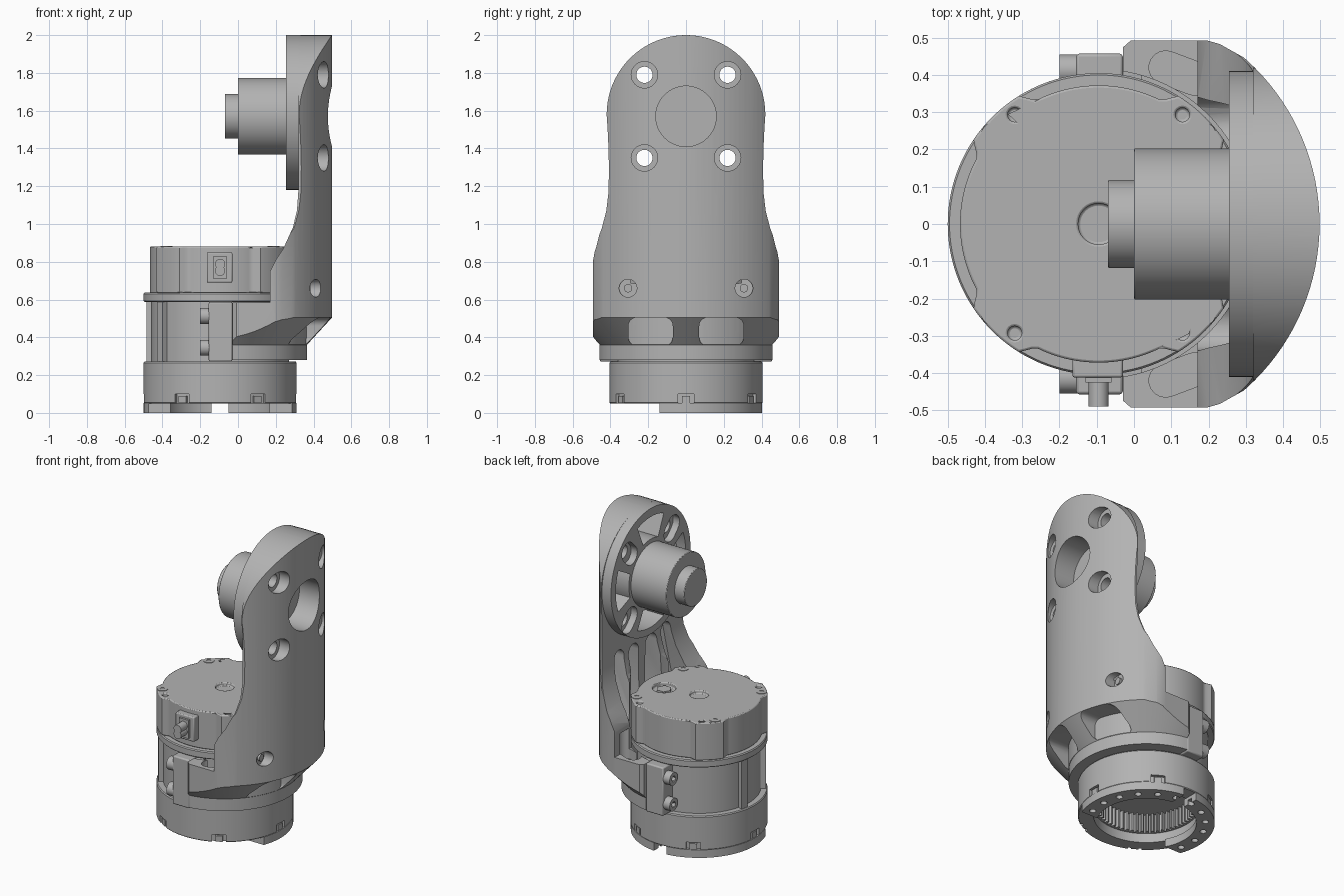
import bpy, bmesh
from math import sin, cos, pi, radians, degrees, atan2

if "Cube" in bpy.data.objects:
    bpy.data.objects.remove(bpy.data.objects["Cube"])

grey = bpy.data.materials.new("machined_grey")
grey.use_nodes = True
grey.diffuse_color = (0.45, 0.45, 0.45, 1)
grey.node_tree.nodes["Principled BSDF"].inputs["Base Color"].default_value = (0.45, 0.45, 0.45, 1)

CX = -0.095      # axis of the lower drive
AZ = 1.57        # height of the upper drive axis
parts = []


def make(name, bm):
    bmesh.ops.recalc_face_normals(bm, faces=bm.faces)
    me = bpy.data.meshes.new(name)
    bm.to_mesh(me)
    bm.free()
    ob = bpy.data.objects.new(name, me)
    bpy.context.collection.objects.link(ob)
    me.materials.append(grey)
    parts.append(ob)
    return ob


def prism(name, pts, axis, a, b):
    """Extrude a 2D outline along an axis from a to b."""
    put = {"x": lambda u, v, w: (w, u, v), "y": lambda u, v, w: (u, w, v),
           "z": lambda u, v, w: (u, v, w)}[axis]
    bm = bmesh.new()
    low = [bm.verts.new(put(u, v, a)) for u, v in pts]
    high = [bm.verts.new(put(u, v, b)) for u, v in pts]
    bm.faces.new(low)
    bm.faces.new(high)
    for i in range(len(pts)):
        j = (i + 1) % len(pts)
        bm.faces.new((low[i], low[j], high[j], high[i]))
    return make(name, bm)


def arc(u, v, r, start=0, end=360, n=64):
    steps = n if end - start == 360 else n - 1
    return [(u + r * cos(radians(start + (end - start) * i / steps)),
             v + r * sin(radians(start + (end - start) * i / steps))) for i in range(n)]


def disc(name, u, v, r, axis, a, b, n=64):
    return prism(name, arc(u, v, r, n=n), axis, a, b)


def box(name, x, y, z):
    return prism(name, [(x[0], y[0]), (x[1], y[0]), (x[1], y[1]), (x[0], y[1])], "z", *z)


def slot(u1, v1, u2, v2, w1, w2):
    """Outline of a rounded, tapered slot."""
    t = degrees(atan2(v2 - v1, u2 - u1))
    return arc(u1, v1, w1, t + 90, t + 270, 10) + arc(u2, v2, w2, t - 90, t + 90, 10)


def lathe(name, profile, n=128):
    """Solid of revolution about the lower drive axis from (radius, z) pairs."""
    bm = bmesh.new()
    rings = [[bm.verts.new((x, y, z)) for x, y in arc(CX, 0, r, n=n)] for r, z in profile]
    bm.faces.new(rings[0])
    bm.faces.new(rings[-1])
    for p, q in zip(rings, rings[1:]):
        for i in range(n):
            j = (i + 1) % n
            bm.faces.new((p[i], p[j], q[j], q[i]))
    return make(name, bm)


def boolean(ob, tool, op="DIFFERENCE"):
    mod = ob.modifiers.new("cut", "BOOLEAN")
    mod.operation, mod.object, mod.solver = op, tool, "EXACT"
    dg = bpy.context.evaluated_depsgraph_get()
    me = bpy.data.meshes.new_from_object(ob.evaluated_get(dg))
    ob.modifiers.clear()
    ob.data = me
    parts.remove(tool)
    bpy.data.objects.remove(tool)


def soften(ob, width):
    mod = ob.modifiers.new("soft_edges", "BEVEL")
    mod.width, mod.segments, mod.limit_method, mod.angle_limit = width, 2, "ANGLE", radians(50)


def mirrored(half):
    return half + [(-u, v) for u, v in half[::-1]]


# Bracket: round shell trimmed by its side, front and plan outlines
bracket = lathe("bracket", [(0.46, 0.36), (0.593, 0.505), (0.593, 2.1)])
side = [(0.493, 0.3), (0.493, 0.82), (0.475, 0.9), (0.445, 0.98), (0.422, 1.07), (0.41, 1.17),
        (0.408, 1.3), (0.411, 1.42)] + arc(0, 1.58, 0.42, -8, 89, 24)
boolean(bracket, prism("side_outline", mirrored(side), "x", -1, 1), "INTERSECT")
front = [(-0.03, 0.3), (-0.03, 0.585), (0.17, 0.585), (0.17, 0.75), (0.2, 0.81), (0.24, 0.87),
         (0.29, 0.98), (0.312, 1.07), (0.32, 1.18), (0.32, 2.2), (0.7, 2.2), (0.7, 0.3)]
boolean(bracket, prism("front_outline", front, "y", -1, 1), "INTERSECT")
plan = [(-0.04, 0.465), (0, 0.5), (0.17, 0.5), (0.23, 0.483), (0.3, 0.444), (0.6, 0.25)]
boolean(bracket, prism("plan_outline", plan + [(x, -y) for x, y in plan[::-1]], "z", 0, 3), "INTERSECT")
boolean(bracket, disc("motor_clearance", CX, 0, 0.415, "z", 0.2, 1.16, 96))

# Mounting disc against the bracket
plate = disc("mounting_disc", 0, 1.59, 0.41, "x", 0.255, 0.332, 96)


def pocket(target, outline):
    tool = prism("pocket", outline, "x", 0.1, 0.7)
    boolean(tool, disc("pocket_floor", CX, 0, 0.55, "z", 0, 2.5, 96), "INTERSECT")
    boolean(target, tool)


# Weight-saving pockets: four wide ones between the bolt recesses, tall ones below
for a in range(0, 360, 90):
    wide = arc(0, 1.585, 0.36, a - 22, a + 22, 14) + arc(0, 1.575, 0.225, a + 20, a - 20, 10)
    pocket(plate, wide)
    pocket(bracket, wide)
for s in (-1, 1):
    pocket(bracket, slot(s * 0.275, 0.75, s * 0.24, 1.1, 0.065, 0.05))
    pocket(bracket, slot(s * 0.1, 0.65, s * 0.09, 1.08, 0.07, 0.055))

# Holes through the bracket, scallops in the chamfer and wing recesses
boolean(bracket, disc("bore", 0, AZ, 0.16, "x", 0.2, 0.7))
for s in (-1, 1):
    for z in (1.35, 1.79):
        boolean(bracket, disc("counterbore", s * 0.22, z, 0.07, "x", 0.405, 0.7, 32))
        boolean(bracket, disc("bolt_hole", s * 0.22, z, 0.043, "x", 0.1, 0.7, 32))
        boolean(plate, disc("bolt_hole", s * 0.22, z, 0.043, "x", 0.1, 0.7, 32))
        out = 0.03 if z > AZ else -0.03
        recess = slot(s * 0.2, z - out * 0.7, s * 0.235, z + out * 0.5, 0.062, 0.062)
        boolean(plate, prism("bolt_recess", recess, "x", 0.2, 0.3))
    boolean(bracket, disc("screw_hole", s * 0.307, 0.66, 0.047, "x", 0.37, 0.7, 32))
    disc("bracket_screw", s * 0.307, 0.66, 0.022, "x", 0.35, 0.385, 24)
    corners = ((0.26, 0.46, 0), (0.115, 0.46, 90), (0.115, 0.4, 180), (0.26, 0.4, 270))
    outline = [(s * y, z) for cy, cz, a in corners for y, z in arc(cy, cz, 0.045, a, a + 90, 8)]
    scallop = prism("scallop", outline, "x", 0.1, 0.7)
    boolean(scallop, disc("scallop_floor", CX, 0, 0.462, "z", 0, 1, 96))
    boolean(bracket, scallop)
    boolean(bracket, prism("wing_recess", slot(0.085, s * 0.42, 0.165, s * 0.39, 0.045, 0.045), "z", 0.52, 0.72))

# Collar under the bracket
collar = disc("collar", CX, 0, 0.46, "z", 0.28, 0.365, 96)
boolean(collar, box("collar_trim", (-1, -0.03), (-1, 1), (0, 1)))

# Upper drive and its shaft
soften(disc("upper_motor", 0, AZ, 0.203, "x", 0, 0.31, 96), 0.004)
soften(disc("upper_shaft", 0, AZ, 0.118, "x", -0.07, 0.01), 0.004)

# Base with an internal gear
base = lathe("base", [(0.4, 0.05), (0.405, 0.055), (0.405, 0.265), (0.4, 0.272)])
teeth = [(CX + r * cos(2 * pi * (i + o) / 60), r * sin(2 * pi * (i + o) / 60))
         for i in range(60) for o, r in ((0, 0.28), (0.3, 0.28), (0.5, 0.302), (0.8, 0.302))]
boolean(base, prism("gear_bore", teeth, "z", 0, 0.23))
boolean(base, disc("bore_step", CX, 0, 0.312, "z", 0, 0.11))
for k in range(6):
    c, s = cos(radians(60 * k)), sin(radians(60 * k))
    for name, hw, r0, z0, z1 in (("base_notch", 0.042, 0.385, 0.02, 0.1), ("notch_screw", 0.022, 0.36, 0.052, 0.09)):
        pts = [(CX + r * c - w * s, r * s + w * c) for r, w in
               ((r0, -hw), (r0 + 0.04, -hw), (r0 + 0.04, hw), (r0, hw))]
        ob = prism(name, pts, "z", z0, z1)
        if name == "base_notch":
            boolean(base, ob)

# Foot ring, open at the front and slotted at the back
foot = disc("foot_ring", CX, 0, 0.405, "z", 0, 0.052, 96)
boolean(foot, disc("foot_bore", CX, 0, 0.297, "z", -1, 1))
boolean(foot, box("front_opening", (-1, 1), (-1, -0.14), (-1, 1)))
boolean(foot, box("back_slot", (-0.14, -0.05), (0, 1), (-1, 1)))
for k in range(12):
    t = radians(-15 + 19 * k)
    boolean(foot, disc("foot_hole", CX + 0.35 * cos(t), 0.35 * sin(t), 0.02, "z", -1, 0.03, 16))

# Lower drive body, flange and posts
disc("lower_motor", CX, 0, 0.365, "z", 0.26, 0.66, 96)
lathe("flange", [(0.4, 0.588), (0.405, 0.593), (0.405, 0.63), (0.4, 0.637)])
for a in (168, 216):
    t = radians(a)
    prism("post", [(CX + r * cos(t + d), r * sin(t + d)) for r, d in
                   ((0.35, -0.06), (0.395, -0.06), (0.395, 0.06), (0.35, 0.06))], "z", 0.26, 0.6)

# Lobed cap with bolts
outline = []
for a in range(0, 360, 2):
    fold = min(a % 180, 180 - a % 180)
    r = 0.372 + 0.033 * max(0, min(1, (17 - abs(fold - 46)) / 5))
    outline.append((CX + r * cos(radians(a)), r * sin(radians(a))))
cap = prism("cap", outline, "z", 0.635, 0.88)
boolean(cap, disc("centre_recess", CX, 0, 0.055, "z", 0.86, 1, 32))
boolean(cap, disc("port_recess", 0.13, 0.04, 0.07, "z", 0.855, 1, 32))
disc("port_plug", 0.13, 0.04, 0.045, "z", 0.84, 0.872, 6)
for sx in (-1, 1):
    for sy in (-1, 1):
        boolean(cap, disc("pin_hole", CX + sx * 0.225, sy * 0.293, 0.019, "z", 0.84, 1, 16))
        bolt = disc("cap_bolt", CX + sx * 0.283, sy * 0.24, 0.032, "z", 0.85, 0.883, 24)
        boolean(bolt, disc("socket", CX + sx * 0.283, sy * 0.24, 0.015, "z", 0.872, 1, 6))
soften(cap, 0.006)

# Clamp blocks with screws on both sides
for s in (-1, 1):
    soften(box("clamp_block", (-0.155, -0.03), sorted((s * 0.34, s * 0.457)), (0.272, 0.588)), 0.008)
    box("clamp_wing", (-0.04, 0.02), sorted((s * 0.36, s * 0.44)), (0.365, 0.58))
    for z in (0.345, 0.513):
        screw = disc("clamp_screw", s * 0.413, z, 0.042, "x", -0.2, -0.14, 32)
        boolean(screw, disc("socket", s * 0.413, z, 0.02, "x", -0.3, -0.175, 6))

# Cable connector at the front
soften(box("connector", (-0.165, -0.03), (-0.412, -0.34), (0.69, 0.85)), 0.006)
box("connector_shell", (-0.13, -0.06), (-0.425, -0.4), (0.71, 0.83))
for z in (0.752, 0.788):
    disc("connector_pin", CX, z, 0.027, "y", -0.49, -0.4, 24)

# Smooth curved walls, sharp corners
for ob in parts:
    ob.data.shade_smooth()
    ob.data.set_sharp_from_angle(angle=radians(30))
